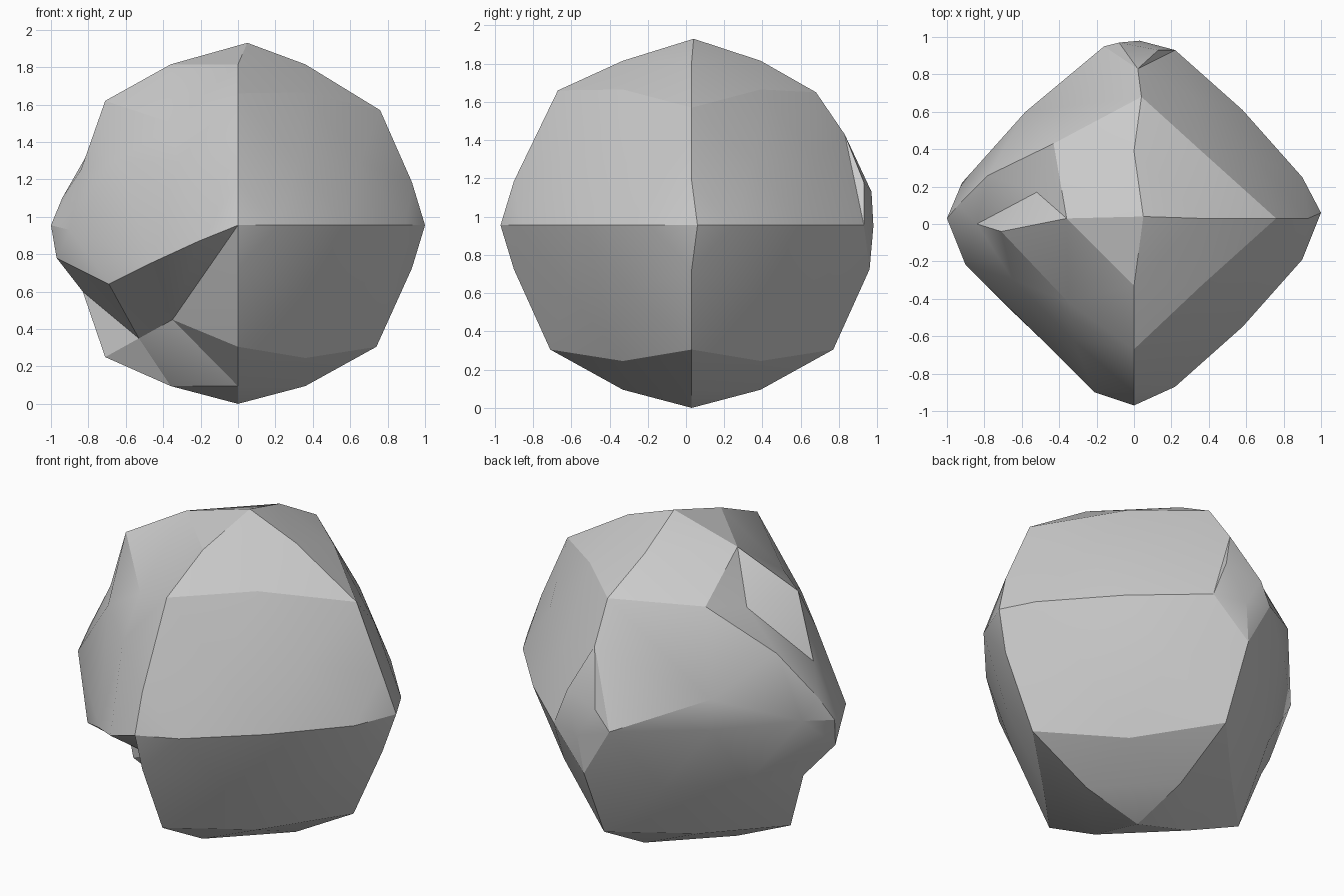
import bpy
import bmesh
import math
from mathutils import Vector

if "Cube" in bpy.data.objects:
    bpy.data.objects.remove(bpy.data.objects["Cube"], do_unlink=True)

N = 4  # divisions along each edge of the base octahedron
CENTRE = Vector((0, 0.03, 0.955))

# One eighth of the stone: grid position (larger side, smaller side, height)
SHAPE = {
    (4, 0, 0): (1, 0, 0), (3, 1, 0): (0.9, 0.22, 0), (2, 2, 0): (0.58, 0.58, 0),
    (3, 0, 1): (0.93, 0, 0.23), (2, 0, 2): (0.74, 0, 0.65), (1, 0, 3): (0.36, 0, 0.86),
    (2, 1, 1): (0.65, 0.325, 0.34), (1, 1, 2): (0.36, 0.36, 0.71),
}

# Hand-placed corners for the tips, ledge and notch
CHIPS = {
    # tips and seams
    (0, 0, 4): (0.05, 0.04, 1.93), (0, 0, -4): (0, 0.03, 0),
    (4, 0, 0): (1, 0.06, 0.955), (0, 4, 0): (0.03, 0.98, 0.95),
    (2, 0, 2): (0.76, 0.03, 1.57), (0, -2, 2): (0, -0.67, 1.66),
    (0, 2, 2): (0.04, 0.68, 1.65), (0, 3, 1): (0.02, 0.83, 1.43),
    # ledge on the rear upper face
    (-2, 0, 2): (-0.71, -0.04, 1.62), (-3, 0, 1): (-0.84, 0, 1.25),
    (-1, 1, 2): (-0.43, 0.43, 1.63), (-2, 1, 1): (-0.78, 0.26, 1.38),
    (-1, 2, 1): (-0.58, 0.6, 1.18), (-2, 2, 0): (-0.57, 0.58, 0.99),
    (-3, 1, 0): (-0.92, 0.22, 1.0), (-1, 3, 0): (-0.16, 0.95, 1.01),
    # shallow hollow on the front upper face
    (-1, -1, 2): (-0.35, -0.42, 1.5),
    # deep notch under the front
    (-1, -3, 0): (-0.21, -0.9, 0.87), (-2, -2, 0): (-0.46, -0.65, 0.755),
    (-2, -1, -1): (-0.69, -0.43, 0.64), (-3, 0, -1): (-0.97, -0.02, 0.78),
    (-1, -2, -1): (-0.35, -0.25, 0.45), (-1, -1, -2): (-0.53, -0.07, 0.35),
    (-2, 0, -2): (-0.71, 0.03, 0.25), (-3, -1, 0): (-0.9, -0.22, 0.93),
}

bm = bmesh.new()
verts = {}


def place(key):
    if key in CHIPS:
        return CHIPS[key]
    x, y, z = key
    a, b = sorted((abs(x), abs(y)), reverse=True)
    big, small, up = SHAPE[a, b, abs(z)]
    px, py = (big, small) if abs(x) >= abs(y) else (small, big)
    return CENTRE + Vector((math.copysign(px, x), math.copysign(py, y),
                            math.copysign(up, z)))


def corner(key):
    if key not in verts:
        verts[key] = bm.verts.new(place(key))
    return verts[key]


def edge(a, b):
    return bm.edges.get((verts[a], verts[b]))


def turn(*pairs):
    """Flip the shared edge of two triangles."""
    for a, b in pairs:
        bmesh.ops.rotate_edges(bm, edges=[edge(a, b)])


def add_corner(name, keys, co):
    """Put an extra corner inside the face with the given corners."""
    wanted = {verts[k] for k in keys}
    face = next(f for f in bm.faces if set(f.verts) == wanted)
    verts[name] = bmesh.ops.poke(bm, faces=[face])["verts"][0]
    verts[name].co = co


# Eight faces of the octahedron, each split into small triangles
for sx in (1, -1):
    for sy in (1, -1):
        for sz in (1, -1):
            def at(i, j):
                return corner((sx * i, sy * j, sz * (N - i - j)))
            for i in range(N):
                for j in range(N - i):
                    bm.faces.new((at(i, j), at(i + 1, j), at(i, j + 1)))
                    if i + j < N - 1:
                        bm.faces.new((at(i + 1, j), at(i + 1, j + 1), at(i, j + 1)))
bmesh.ops.recalc_face_normals(bm, faces=bm.faces)

# Turn edges so the creases follow the ledge and the notch
turn(((-2, 1, 1), (-2, 2, 0)), ((0, -2, -2), (-1, -1, -2)),
     ((-2, -1, -1), (-2, 0, -2)), ((-1, -3, 0), (0, -3, -1)))

# Sunken corner above the ledge
peak, top, ledge, side = (-2, 0, 2), (-1, 1, 2), (-2, 1, 1), (-3, 0, 1)
bmesh.ops.dissolve_edges(bm, edges=[edge(peak, top), edge(peak, ledge)],
                         use_verts=False)
add_corner("sunk", (peak, top, ledge, side, (-1, 0, 3)), (-0.52, 0.17, 1.55))

# Outer end of the ledge
add_corner("ledge_end", (ledge, side, (-3, 1, 0)), (-0.94, 0.1, 1.1))
turn((side, (-3, 1, 0)))

# Back wall of the notch
add_corner("wall", ((-3, 0, -1), (-1, -1, -2), (-2, 0, -2)), (-0.83, 0.08, 0.6))
turn(((-3, 0, -1), (-2, 0, -2)))

# Small flat chip above the rear tip
tip, seam = (0, 4, 0), (0, 3, 1)
add_corner("chip_left", (tip, seam, (1, 3, 0)), (0.13, 0.93, 1.18))
add_corner("chip_right", (tip, seam, (-1, 3, 0)), (-0.08, 0.97, 1.13))
turn((tip, seam))

bmesh.ops.recalc_face_normals(bm, faces=bm.faces)
mesh = bpy.data.meshes.new("boulder")
bm.to_mesh(mesh)
bm.free()

# Stone colour
stone = bpy.data.materials.new("grey stone")
stone.use_nodes = True
grey = (0.6, 0.6, 0.6, 1)
stone.diffuse_color = grey
stone.node_tree.nodes["Principled BSDF"].inputs["Base Color"].default_value = grey
mesh.materials.append(stone)

boulder = bpy.data.objects.new("boulder", mesh)
bpy.context.collection.objects.link(boulder)
bpy.context.view_layer.objects.active = boulder
boulder.select_set(True)
bpy.ops.object.shade_smooth_by_angle(angle=math.radians(24))
